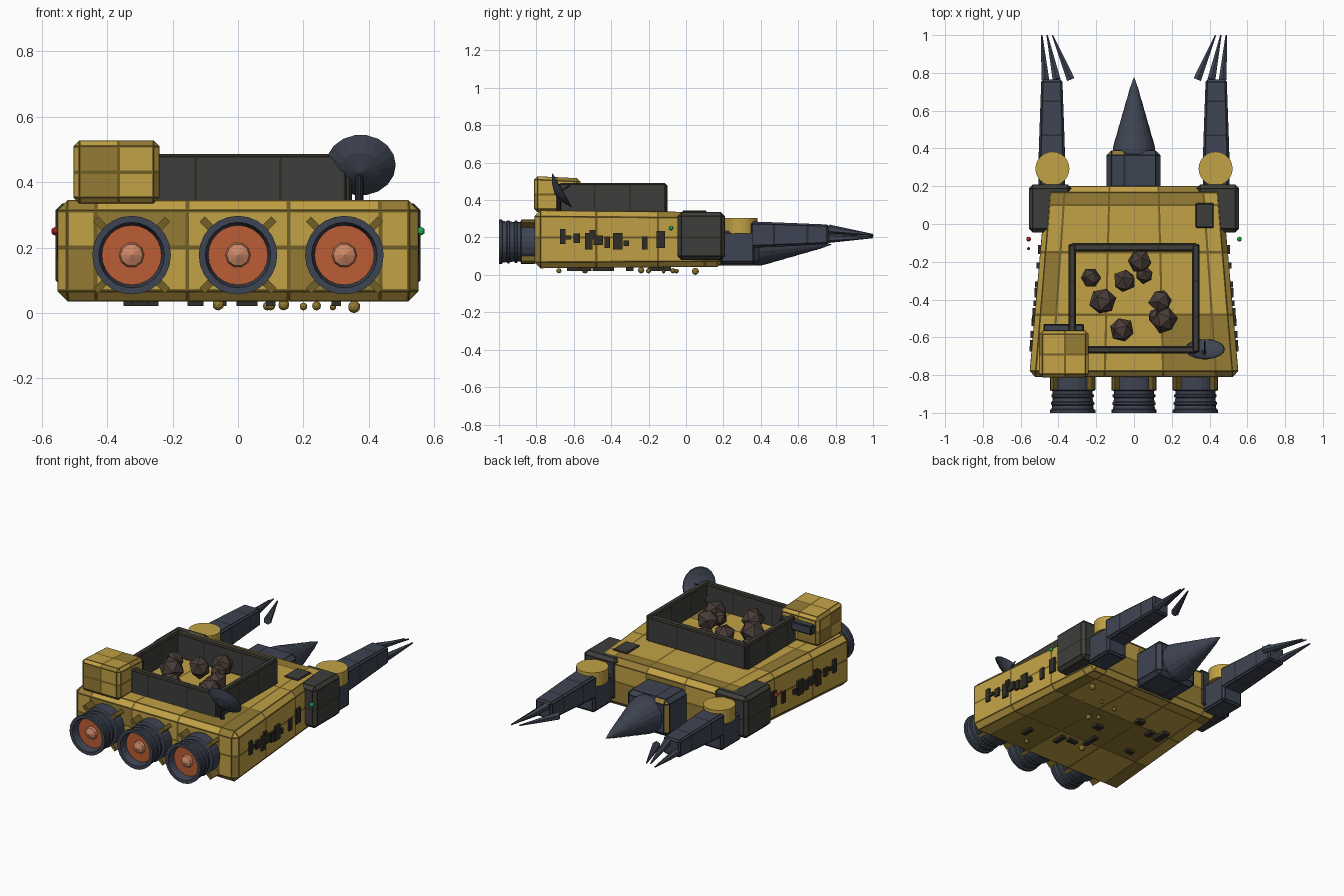
import bpy, bmesh, math, random
from mathutils import Vector, Matrix

if "Cube" in bpy.data.objects:
    bpy.data.objects.remove(bpy.data.objects["Cube"])

random.seed(4)


def mat(name, r, g, b):
    m = bpy.data.materials.new(name)
    m.diffuse_color = (r, g, b, 1)
    m.use_nodes = True
    m.node_tree.nodes["Principled BSDF"].inputs["Base Color"].default_value = m.diffuse_color
    return m


YEL = mat("yellow", .54, .36, .06)
YRIM = mat("yellow_rim", .17, .115, .02)
YDARK = mat("yellow_worn", .30, .20, .035)
STEEL = mat("steel", .048, .058, .085)
SRIM = mat("steel_rim", .02, .024, .032)
GREY = mat("grey", .048, .048, .046)
GRIM = mat("grey_rim", .03, .027, .018)
ORANGE = mat("glow", .5, .11, .035)
PINK = mat("glow_core", .6, .24, .13)
ROCK = mat("rock", .065, .045, .037)
RED = mat("red", .5, .03, .03)
GREEN = mat("green", .02, .5, .1)
YELLOWS, STEELS, GREYS = (YEL, YRIM, YDARK), (STEEL, SRIM, STEEL), (GREY, GRIM, GREY)


def finish(bm, name, mats):
    me = bpy.data.meshes.new(name)
    bmesh.ops.recalc_face_normals(bm, faces=bm.faces)
    bm.to_mesh(me)
    bm.free()
    for m in mats:
        me.materials.append(m)
    ob = bpy.data.objects.new(name, me)
    bpy.context.collection.objects.link(ob)
    return ob


def add_box(bm, lo, hi):
    lo, hi = Vector(lo), Vector(hi)
    size = hi - lo
    m = Matrix.Translation((lo + hi) / 2) @ Matrix.Diagonal((*[abs(v) for v in size], 1))
    return bmesh.ops.create_cube(bm, size=1, matrix=m)["verts"]


def panel_box(name, lo, hi, mats, cuts=((), (), ()), bevel=.012, rim=.005, warp=None):
    """Chamfered box cut into panels with dark rims."""
    bm = bmesh.new()
    add_box(bm, lo, hi)
    for axis in range(3):
        n = Vector([float(i == axis) for i in range(3)])
        for c in cuts[axis]:
            bmesh.ops.bisect_plane(bm, geom=bm.verts[:] + bm.edges[:] + bm.faces[:],
                                   plane_co=n * c, plane_no=n)
    sharp = [e for e in bm.edges if e.calc_face_angle(0) > 1]
    bmesh.ops.bevel(bm, geom=sharp, offset=bevel, segments=1, affect='EDGES', clamp_overlap=True)
    big = []
    for f in bm.faces:
        if min(e.calc_length() for e in f.edges) > 3 * rim:
            big.append(f)
            f.material_index = 2 if random.random() < .2 else 0
        else:
            f.material_index = 1
    ring = bmesh.ops.inset_individual(bm, faces=big, thickness=rim, use_even_offset=True)
    for f in ring["faces"]:
        f.material_index = 1
    if warp:
        for v in bm.verts:
            v.co = warp(v.co)
    return finish(bm, name, mats)


def lathe(name, profile, mats, loc, sides=24, axis='Y', smooth=False):
    """Spin (radius, height) points; height runs along +y or +z."""
    bm = bmesh.new()
    vs = [bm.verts.new((r, 0, h)) for r, h in profile]
    es = [bm.edges.new(p) for p in zip(vs, vs[1:])]
    bmesh.ops.spin(bm, geom=vs + es, cent=(0, 0, 0), axis=(0, 0, 1), angle=math.tau, steps=sides)
    bmesh.ops.remove_doubles(bm, verts=bm.verts, dist=1e-5)
    if axis == 'Y':
        bmesh.ops.rotate(bm, verts=bm.verts, matrix=Matrix.Rotation(-math.pi / 2, 3, 'X'))
    ob = finish(bm, name, mats)
    ob.location = loc
    if smooth:
        bpy.context.view_layer.objects.active = ob
        ob.select_set(True)
        bpy.ops.object.shade_smooth_by_angle()
        ob.select_set(False)
    return ob


def ball(name, loc, r, m, sub=1):
    bm = bmesh.new()
    bmesh.ops.create_icosphere(bm, subdivisions=sub, radius=r)
    ob = finish(bm, name, [m])
    ob.location = loc
    return ob


# Tapered hull
def taper(x, y):
    return x * (1 - .16 * (y + .81) / 1.01)


def hull_warp(p):
    t = (p.y + .81) / 1.01
    return Vector((taper(p.x, p.y), p.y, p.z + (.1775 - p.z) * .06 * t))


panel_box("hull", (-.555, -.81, .035), (.555, .2, .345), YELLOWS,
          ((-.435, -.155, .155, .435), (-.48, -.15, .1), (.2,)), .032, .006, hull_warp)

# Engines with glowing recess and diagonal struts
nozzle = [(0, .19), (.12, .19), (.12, .12), (.106, .115), (.106, .1), (.113, .096), (.113, .085),
          (.106, .08), (.108, .06), (.115, .056), (.115, .045), (.109, .04), (.111, .02),
          (.12, .016), (.12, 0), (.1, 0), (.09, .05), (0, .055)]
for i, x in enumerate((-.325, 0, .325)):
    lathe(f"engine_{i}", nozzle, [STEEL], (x, -1, .177))
    lathe(f"engine_glow_{i}", [(0, .045), (.091, .045), (.091, .055)], [ORANGE], (x, -1, .177))
    lathe(f"engine_core_{i}", [(0, .015), (.034, .03), (.04, .05)], [PINK], (x, -1, .177), 10)
    bm = bmesh.new()
    for k in range(4):
        vs = add_box(bm, (.09, -.88, -.011), (.155, -.8, .011))
        bmesh.ops.rotate(bm, verts=vs, matrix=Matrix.Rotation(math.radians(45 + 90 * k), 3, 'Y'))
    finish(bm, f"engine_struts_{i}", [YRIM]).location = (x, 0, .177)

# Open cargo bin
for s, (lo, hi) in {"left": (-.348, -.308), "right": (.308, .348)}.items():
    panel_box(f"bin_wall_{s}", (lo, -.68, .33), (hi, -.105, .49), GREYS, ((), (-.49, -.3), ()), .008)
for s, (lo, hi) in {"front": (-.685, -.645), "back": (-.145, -.1)}.items():
    panel_box(f"bin_wall_{s}", (-.335, lo, .33), (.335, hi, .486), GREYS, ((-.13, .13), (), ()), .008)

# Ore rocks
rocks = [(-.23, -.285, .055), (-.05, -.3, .065), (.03, -.2, .065), (.055, -.27, .05),
         (-.165, -.41, .072), (.14, -.41, .066), (.16, -.51, .072), (-.065, -.56, .066), (.12, -.49, .05)]
for i, (x, y, r) in enumerate(rocks):
    ob = ball(f"rock_{i}", (x, y, .34 + r * .9), r, ROCK)
    ob.rotation_euler = [random.uniform(0, 3) for _ in range(3)]
    for v in ob.data.vertices:
        v.co *= random.uniform(.92, 1.05)

# Cab and window
panel_box("cab", (-.503, -.812, .335), (-.24, -.565, .528), YELLOWS,
          ((-.365,), (-.69,), (.43,)), .018, .005,
          lambda p: Vector((p.x, p.y, p.z - (.012 * (p.y + .81) / .25 if p.z > .5 else 0))))
panel_box("cab_window", (-.48, -.57, .42), (-.265, -.53, .475), STEELS, bevel=.005)

# Dish antenna on a post
dish = lathe("dish", [(0, -.045), (.06, -.028), (.107, 0), (.1, .002), (.055, -.02), (0, -.034)],
             [STEEL], (.375, -.663, .452), 18, 'Z')
dish.rotation_euler = (math.radians(-60), 0, 0)
lathe("dish_post", [(0, 0), (.013, 0), (.013, .11), (0, .11)], [SRIM], (.37, -.68, .33), 10, 'Z')
feed = lathe("dish_feed", [(.005, -.03), (.004, .05), (0, .05)], [SRIM], (.375, -.663, .452), 6, 'Z')
feed.rotation_euler = dish.rotation_euler

# Roof hatch
panel_box("hatch", (.325, -.02, .32), (.422, .11, .344), GREYS, bevel=.005, rim=.004)

# Drill housing and stepped drill bit
panel_box("drill_housing", (-.145, .15, .05), (.14, .39, .275), STEELS[:2] + (YDARK,),
          ((-.05,), (.2,), ()), .025)
bit = [(0, -.02), (.112, -.02)]
for k in range(6):
    y0, y1 = .39 * k / 6, .39 * (k + 1) / 6
    bit += [(.112 * (1 - k / 6), y0 + .012), (.112 * (1 - (k + .95) / 6) + .004, y1)]
bit[-1] = (0, .39)
lathe("drill_bit", bit, [STEEL], (0, .39, .162), 20)


# Arms, shoulders and claws on both sides
def arm_warp(s):
    def f(p):
        t = max(0, (p.y - .37) / .39)
        return Vector((s * .435 + (p.x - s * .435) * (1 - .2 * t), p.y,
                       .222 + (p.z - .222) * (1 - .25 * t)))
    return f


for s, side in ((-1, "left"), (1, "right")):
    box = lambda a, b, y0, y1, z0, z1: ((min(s * a, s * b), y0, z0), (max(s * a, s * b), y1, z1))
    panel_box(f"shoulder_{side}", *box(.33, .557, -.045, .208, .08, .335), GREYS,
              ((), (), (.2,)), .02)
    panel_box(f"upper_arm_{side}", *box(.365, .505, .18, .37, .06, .235), STEELS, bevel=.012)
    lathe(f"elbow_{side}", [(0, 0), (.09, 0), (.09, .085), (0, .085)], [YEL],
          (s * .432, .293, .22), 24, 'Z')
    panel_box(f"forearm_{side}", *box(.365, .505, .34, .765, .145, .285), STEELS,
              ((), (.47, .65), ()), .012, warp=arm_warp(s))
    for k, (bx, bz, tx, tz) in enumerate(((.335, .205, .432, .21), (.41, .245, .46, .215),
                                          (.47, .195, .488, .2))):
        a, b = Vector((s * bx, .765, bz)), Vector((s * tx, 1.0, tz))
        bm = bmesh.new()
        bmesh.ops.create_cone(bm, segments=6, cap_ends=True, radius1=.024, radius2=.004,
                              depth=(b - a).length)
        ob = finish(bm, f"claw_{side}_{k}", [STEEL])
        ob.location = (a + b) / 2
        ob.rotation_euler = (b - a).to_track_quat('Z', 'Y').to_euler()

    # Side details following the hull taper
    bm = bmesh.new()
    for y, z, w, h in ((-.66, .205, .03, .08), (-.63, .2, .03, .02), (-.585, .195, .035, .05),
                       (-.52, .18, .04, .09), (-.5, .215, .03, .05), (-.47, .185, .05, .05),
                       (-.42, .175, .03, .06), (-.365, .18, .05, .09), (-.32, .17, .03, .03),
                       (-.22, .17, .03, .07), (-.135, .19, .045, .09)):
        x = taper(.555, y)
        add_box(bm, (s * (x - .02), y - w / 2, z - h / 2),
                (s * (x + .012), y + w / 2, z + h / 2))
    finish(bm, f"side_details_{side}", [GRIM])
    ball(f"nav_light_{side}", (s * .558, -.08, .25), .013, GREEN if s > 0 else RED, 2)
ball("small_nav_light", (-.558, -.13, .25), .008, RED, 2)

# Underside knobs and plates
for i, (x, y, r) in enumerate(((.355, .05, .019), (-.06, -.54, .018), (.14, -.24, .017), (.09, -.07, .014),
                               (.24, -.68, .014), (.29, -.12, .01), (.1, -.2, .014), (.2, -.05, .012))):
    ball(f"belly_knob_{i}", (x, y, r + (0 if i == 0 else .008)), r, YDARK, 2)
bm = bmesh.new()
for x, y, w, d in ((-.33, -.15, .04, .1), (-.26, -.17, .035, .05), (.02, -.3, .05, .04),
                   (-.05, -.45, .03, .1), (.03, -.52, .06, .03), (.1, -.55, .03, .08),
                   (-.3, -.4, .05, .03), (.3, -.6, .03, .07), (-.13, -.1, .05, .04)):
    add_box(bm, (x - w / 2, y - d / 2, .022), (x + w / 2, y + d / 2, .06))
finish(bm, "belly_plates", [GRIM])
